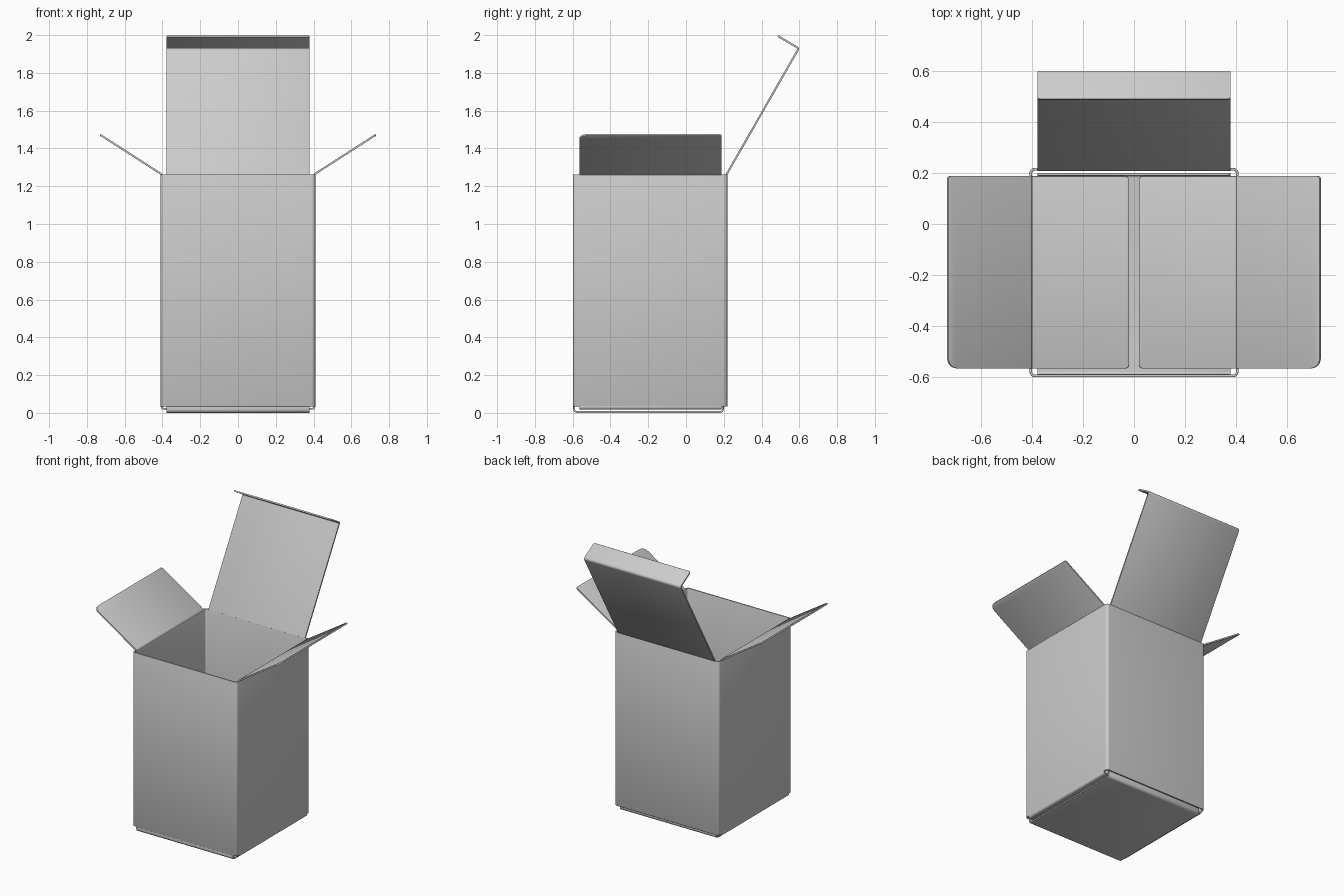
import bpy, math
from mathutils import Vector

if "Cube" in bpy.data.objects:
    bpy.data.objects.remove(bpy.data.objects["Cube"])

CARD = 0.010                      # card thickness


def finish(name, verts, faces, offset, mirror=False):
    me = bpy.data.meshes.new(name)
    me.from_pydata(verts, [], faces)
    ob = bpy.data.objects.new(name, me)
    bpy.context.collection.objects.link(ob)
    sol = ob.modifiers.new("thickness", 'SOLIDIFY')
    sol.thickness = CARD
    sol.offset = offset
    sol.use_even_offset = True
    bev = ob.modifiers.new("soft_edge", 'BEVEL')
    bev.width = 0.002
    bev.segments = 2
    bev.limit_method = 'ANGLE'
    bev.angle_limit = math.radians(40)
    if mirror:
        ob.modifiers.new("mirror", 'MIRROR').use_mirror_merge = False
    bpy.ops.object.select_all(action='DESELECT')
    ob.select_set(True)
    bpy.context.view_layer.objects.active = ob
    bpy.ops.object.shade_smooth_by_angle(angle=math.radians(35))
    return ob


def fillet(path, r, n=6):
    """Round the inner corners of a 2D polyline."""
    pts = [Vector(p) for p in path]
    out = [pts[0]]
    for a, b, c in zip(pts, pts[1:], pts[2:]):
        u, v = (a - b).normalized(), (c - b).normalized()
        half = u.angle(v) / 2
        t = r / math.tan(half)
        mid = b + (u + v).normalized() * (r / math.sin(half))
        s, e = b + u * t - mid, b + v * t - mid
        for i in range(n + 1):
            k = i / n
            out.append(mid + (s * (1 - k) + e * k).normalized() * r)
    return out + [pts[-1]]


def inset(r, d):
    return r - math.sqrt(max(0, r * r - (r - d) ** 2)) if d < r else 0


def flap(name, path, lo, hi, r_lo, r_hi, place, bend=0.012, mirror=False):
    """Folded card strip along a path, with rounded corners at the free end."""
    pts = fillet(path, bend)
    end, way = pts[-1], (pts[-1] - pts[-2]).normalized()
    rows = [(p, lo, hi) for p in pts[:-1]]
    steps = {round(r * (1 - math.cos(math.radians(a))), 5)
             for r in (r_lo, r_hi) for a in range(0, 91, 15)}
    # distance from the free end, with the matching corner inset
    ds = sorted({round(r - r * math.cos(math.radians(a)), 5)
                 for r in (r_lo, r_hi) for a in range(0, 91, 15)} | steps)
    for d in reversed(ds):
        rows.append((end - way * d, lo + inset(r_lo, d), hi - inset(r_hi, d)))
    verts = [place(p, w) for p, a, b in rows for w in (a, b)]
    faces = [(2 * i, 2 * i + 1, 2 * i + 3, 2 * i + 2) for i in range(len(rows) - 1)]
    return finish(name, verts, faces, 0, mirror)


def across_x(p, w):               # profile in YZ, width along X
    return (w, p.x, p.y)


def across_y(p, w):               # profile in XZ, width along Y
    return (p.x, w, p.y)


# Four-sided sleeve with rounded vertical folds
H, CY, R = 0.409, -0.190, 0.02
loop = []
for q, (sx, sy) in enumerate([(1, 1), (-1, 1), (-1, -1), (1, -1)]):
    for i in range(7):
        a = math.radians(90 * q + 15 * i)
        loop.append((sx * (H - R) + R * math.cos(a), CY + sy * (H - R) + R * math.sin(a)))
n = len(loop)
verts = [(x, y, z) for z in (0.034, 1.262) for x, y in loop]
finish("box_walls", verts, [(i, (i + 1) % n, n + (i + 1) % n, n + i) for i in range(n)], -1)

# Open lid with tuck edge, hinged at the back
flap("lid", [(0.212, 1.258), (0.597, 1.930), (0.487, 1.995)],
     -0.378, 0.378, 0.012, 0.012, across_x)

# Bottom closure, hinged at the front and tucked in at the back
flap("bottom_closure", [(-0.592, 0.045), (-0.592, 0.005), (0.195, 0.005), (0.195, 0.13)],
     -0.378, 0.378, 0.012, 0.012, across_x, bend=0.014)

# Open side flaps at the top
flap("top_side_flaps", [(0.404, 1.252), (0.404, 1.263), (0.729, 1.472)],
     -0.565, 0.187, 0.042, 0.012, across_y, bend=0.008, mirror=True)

# Folded-in side flaps at the bottom
flap("bottom_side_flaps", [(0.404, 0.042), (0.404, 0.022), (0.02, 0.022)],
     -0.565, 0.187, 0.014, 0.014, across_y, bend=0.010, mirror=True)
